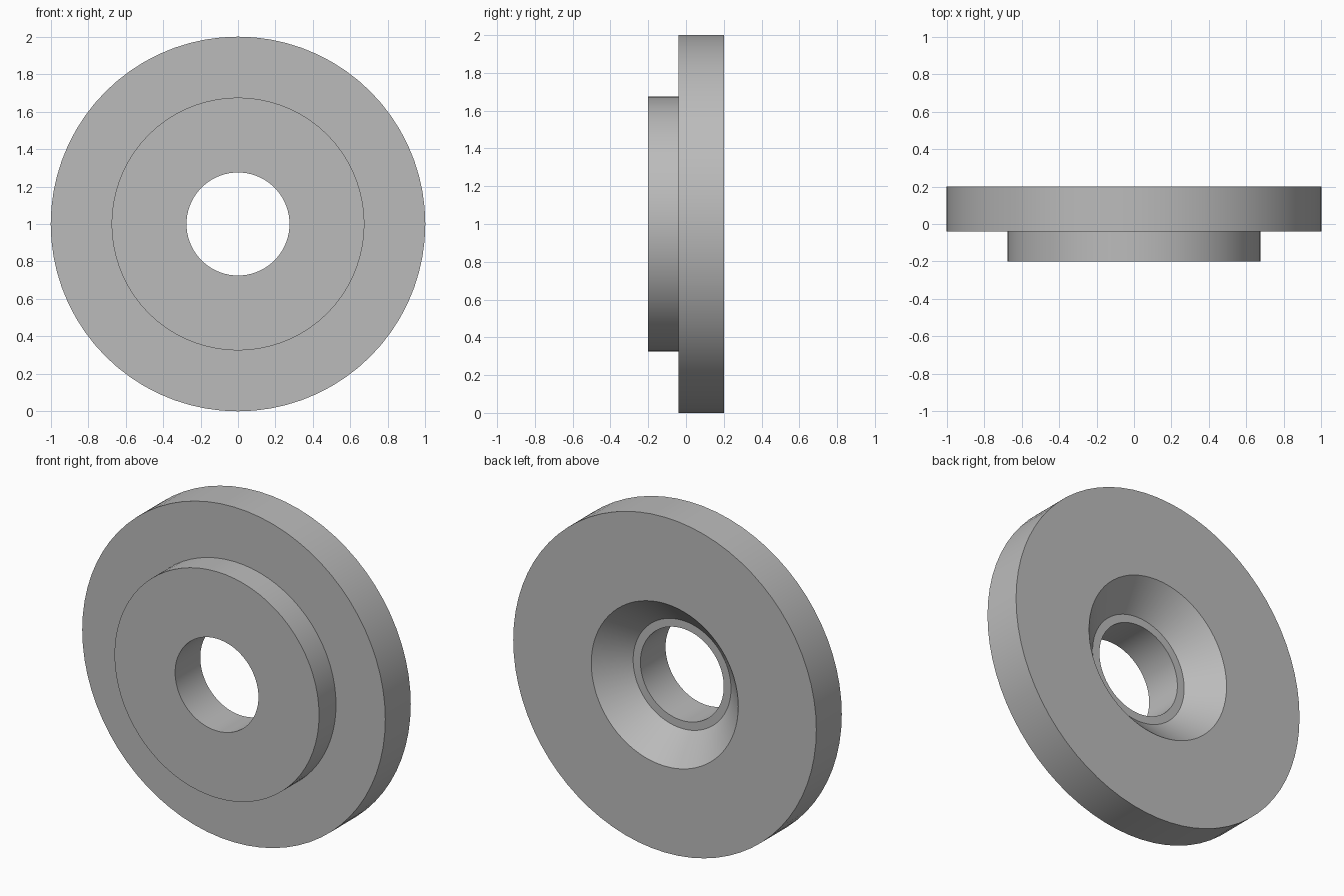
import bpy
import bmesh
from math import radians
from mathutils import Matrix, Vector

cube = bpy.data.objects.get("Cube")
if cube:
    bpy.data.objects.remove(cube, do_unlink=True)

SIDES = 72

# Plain grey metal
grey = bpy.data.materials.new("grey metal")
grey.use_nodes = True
colour = (0.5, 0.5, 0.5, 1)
grey.diffuse_color = colour
grey.node_tree.nodes["Principled BSDF"].inputs["Base Color"].default_value = colour

# Closed cross-section as (radius, y): hub, flange, countersink, seat, bore
profile = [(0.275, -0.2), (0.675, -0.2), (0.675, -0.04), (1, -0.04),
           (1, 0.2), (0.485, 0.2), (0.323, 0.037), (0.275, 0.037)]

# Revolve the section around the y axis
bm = bmesh.new()
verts = [bm.verts.new((0, y, r)) for r, y in profile]
edges = [bm.edges.new((a, b)) for a, b in zip(verts, verts[1:] + verts[:1])]
bmesh.ops.spin(bm, geom=verts + edges, cent=(0, 0, 0), axis=(0, 1, 0),
               angle=radians(360), steps=SIDES, use_merge=True)
bmesh.ops.remove_doubles(bm, verts=bm.verts, dist=0.0001)
bmesh.ops.recalc_face_normals(bm, faces=bm.faces)
bmesh.ops.transform(bm, matrix=Matrix.Translation(Vector((0, 0, 1))), verts=bm.verts)

mesh = bpy.data.meshes.new("stepped_flange")
bm.to_mesh(mesh)
bm.free()
mesh.materials.append(grey)
flange = bpy.data.objects.new("stepped_flange", mesh)
bpy.context.collection.objects.link(flange)

# Smooth round walls with crisp rims
bpy.context.view_layer.objects.active = flange
flange.select_set(True)
bpy.ops.object.shade_smooth_by_angle(angle=radians(30))
